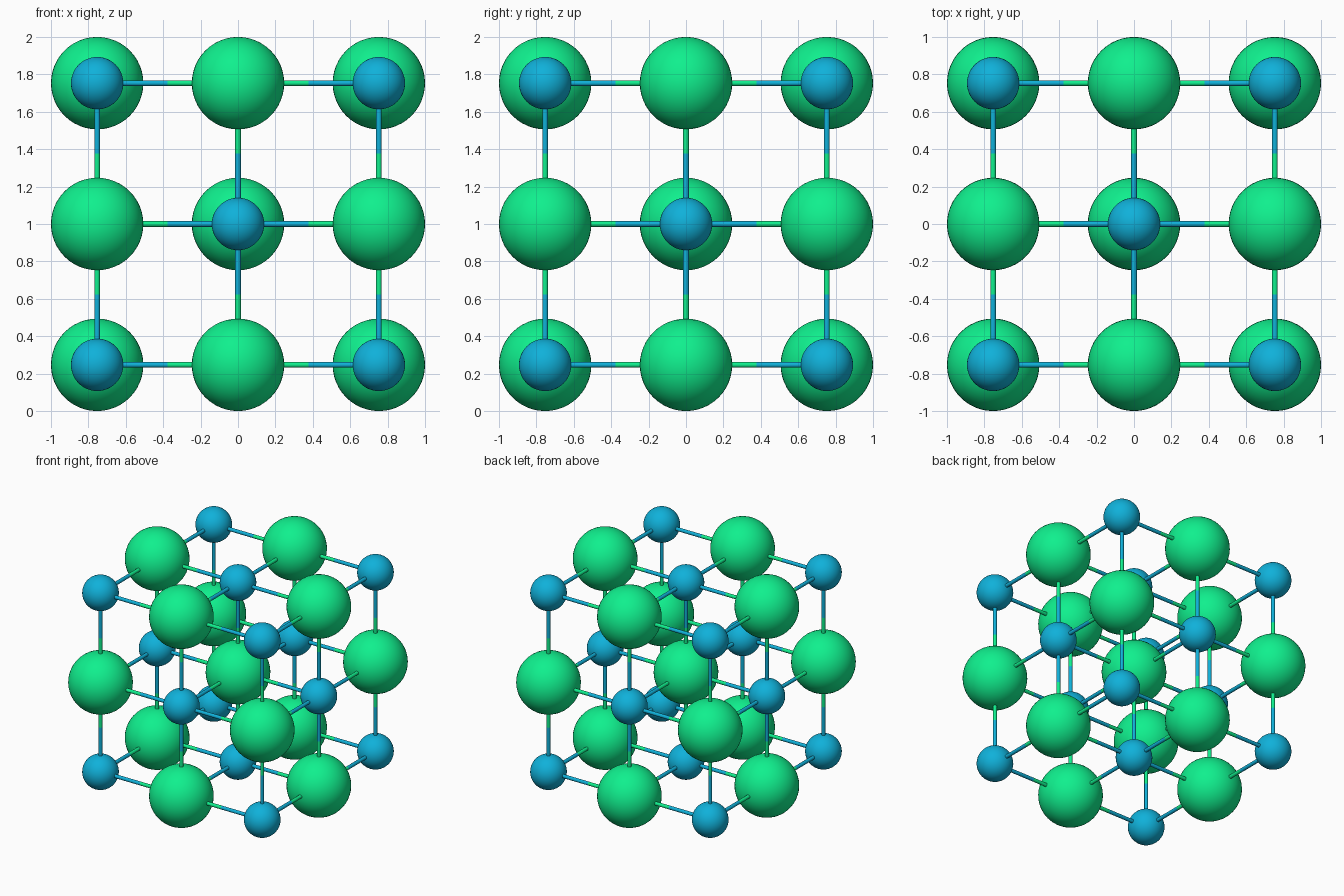
import bpy
from itertools import product
from mathutils import Vector

if "Cube" in bpy.data.objects:
    bpy.data.objects.remove(bpy.data.objects["Cube"])

STEP = 0.753      # distance between neighbouring balls
R_BIG = 0.247
R_SMALL = 0.14
R_BOND = 0.015


def material(name, color):
    mat = bpy.data.materials.new(name)
    mat.diffuse_color = color
    mat.use_nodes = True
    mat.node_tree.nodes["Principled BSDF"].inputs["Base Color"].default_value = mat.diffuse_color
    return mat


green = material("green", (0.005, 0.87, 0.27, 1))
blue = material("blue", (0.005, 0.44, 0.70, 1))


def finish(name, mat, angle):
    obj = bpy.context.object
    obj.name = name
    obj.data.materials.append(mat)
    bpy.ops.object.shade_smooth_by_angle(angle=angle)
    return obj


def ball_mesh(name, radius, mat):
    bpy.ops.mesh.primitive_uv_sphere_add(segments=48, ring_count=24, radius=radius)
    return finish(name, mat, 0.6)


def rod_mesh(name, mat):
    bpy.ops.mesh.primitive_cylinder_add(vertices=16, radius=R_BOND, depth=STEP / 2)
    return finish(name, mat, 0.6)


def place(source, location, direction=None):
    obj = source.copy()       # copies share the mesh
    obj.location = location
    if direction is not None:
        obj.rotation_euler = direction.to_track_quat('Z', 'Y').to_euler()
    bpy.context.collection.objects.link(obj)


big = ball_mesh("large_ball", R_BIG, green)
small = ball_mesh("small_ball", R_SMALL, blue)
green_rod = rod_mesh("green_half_bond", green)
blue_rod = rod_mesh("blue_half_bond", blue)

centre = Vector((0, 0, 1))
axes = [Vector(a) for a in ((1, 0, 0), (0, 1, 0), (0, 0, 1))]

for site in product((-1, 0, 1), repeat=3):
    # Balls alternate: small at corners and face centres, large between
    is_small = sum(site) % 2 == 1
    pos = centre + Vector(site) * STEP
    place(small if is_small else big, pos)
    # Two-coloured bonds towards the next ball along each axis
    for i, axis in enumerate(axes):
        if site[i] < 1:
            near, far = (blue_rod, green_rod) if is_small else (green_rod, blue_rod)
            place(near, pos + axis * STEP * 0.25, axis)
            place(far, pos + axis * STEP * 0.75, axis)

# Remove the source parts
for obj in (big, small, green_rod, blue_rod):
    bpy.data.objects.remove(obj)
